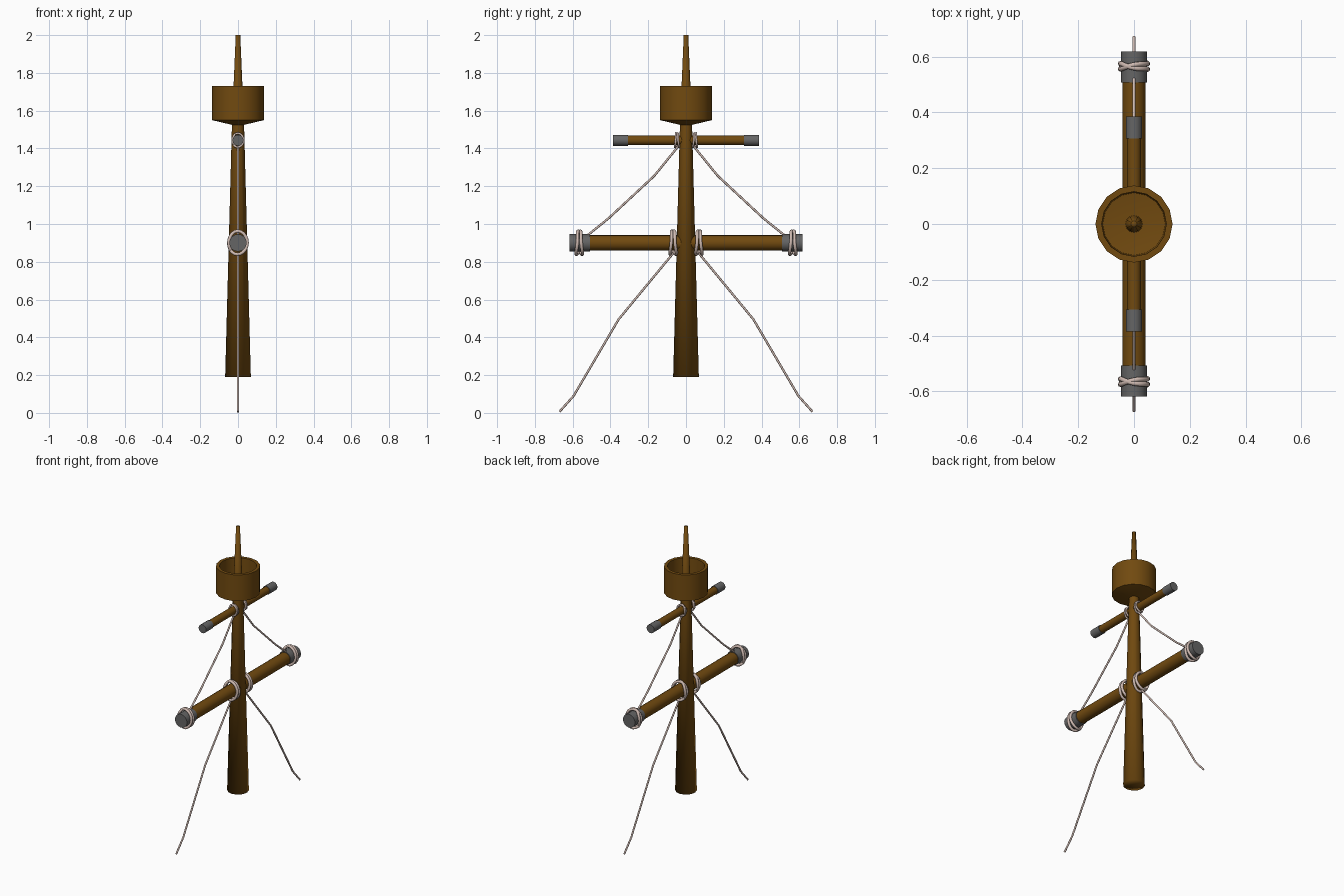
import bpy, bmesh, math
from mathutils import Matrix, Vector

if "Cube" in bpy.data.objects:
    bpy.data.objects.remove(bpy.data.objects["Cube"])


def material(name, rgb):
    m = bpy.data.materials.new(name)
    m.diffuse_color = (*rgb, 1)
    m.use_nodes = True
    m.node_tree.nodes["Principled BSDF"].inputs["Base Color"].default_value = m.diffuse_color
    return m


WOOD = material("brown wood", (0.165, 0.068, 0.005))
METAL = material("grey metal", (0.13, 0.13, 0.13))
ROPE = material("pale rope", (0.62, 0.49, 0.44))


def finish(bm, name, mat, angle=40):
    bmesh.ops.remove_doubles(bm, verts=bm.verts, dist=1e-5)
    bmesh.ops.recalc_face_normals(bm, faces=bm.faces)
    me = bpy.data.meshes.new(name)
    bm.to_mesh(me)
    bm.free()
    ob = bpy.data.objects.new(name, me)
    bpy.context.collection.objects.link(ob)
    me.materials.append(mat)
    bpy.ops.object.select_all(action='DESELECT')
    ob.select_set(True)
    bpy.context.view_layer.objects.active = ob
    bpy.ops.object.shade_smooth_by_angle(angle=math.radians(angle))
    return ob


def lathe(name, profile, mat, sides, matrix=Matrix(), angle=40):
    """Revolve (radius, height) points round z, then place the result."""
    bm = bmesh.new()
    vs = [bm.verts.new((r, 0, z)) for r, z in profile]
    es = [bm.edges.new(p) for p in zip(vs, vs[1:])]
    bmesh.ops.spin(bm, geom=vs + es, axis=(0, 0, 1), cent=(0, 0, 0),
                   angle=2 * math.pi, steps=sides)
    bm.transform(matrix)
    return finish(bm, name, mat, angle)


def rod(name, y0, y1, z, r, mat, sides=16):
    """Capped cylinder lying along y."""
    m = Matrix.Translation((0, 0, z)) @ Matrix.Rotation(-math.pi / 2, 4, 'X')
    return lathe(name, [(0, y0), (r, y0), (r, y1), (0, y1)], mat, sides, m)


def sweep(name, pts, r, mat, closed=False, sides=8):
    """Round rope along a path."""
    cu = bpy.data.curves.new(name, 'CURVE')
    cu.dimensions = '3D'
    cu.bevel_depth = r
    cu.bevel_resolution = sides // 4
    cu.use_fill_caps = True
    sp = cu.splines.new('POLY')
    sp.points.add(len(pts) - 1)
    for p, co in zip(sp.points, pts):
        p.co = (*co, 1)
    sp.use_cyclic_u = closed
    sp.use_smooth = True
    ob = bpy.data.objects.new(name, cu)
    bpy.context.collection.objects.link(ob)
    cu.materials.append(mat)
    return ob


def lashing(name, y, z, rx, rz, tube, tilt):
    """Two crossed rope loops wound round a spar."""
    for k, s in enumerate((-1, 1)):
        rot = Matrix.Rotation(s * tilt, 3, 'Z') @ Matrix.Rotation(s * 0.08, 3, 'X')
        pts = []
        for i in range(20):
            a = 2 * math.pi * i / 20
            p = rot @ Vector((rx * math.cos(a), s * tube * 1.2 * math.sin(a) ** 2,
                              rz * math.sin(a)))
            pts.append(p + Vector((0, y, z)))
        sweep(f"{name}_{k + 1}", pts, tube, ROPE, closed=True)


# Tapered mast, soft shaded over its ends
lathe("mast", [(0, 0.19), (0.068, 0.19), (0.032, 1.53), (0.012, 2.0), (0, 2.0)],
      WOOD, 12, angle=180)

# Open lookout basket
lathe("lookout_basket", [(0, 1.525), (0.032, 1.525), (0.138, 1.55), (0.138, 1.73),
                         (0.116, 1.73), (0.112, 1.57), (0, 1.555)], WOOD, 16)

# Spars through the mast
rod("lower_spar", -0.6, 0.6, 0.9, 0.041, WOOD)
rod("upper_spar", -0.37, 0.37, 1.443, 0.025, WOOD)

for side, s in (("front", -1), ("back", 1)):
    # Metal end sleeves
    rod(f"{side}_lower_cap", s * 0.507, s * 0.618, 0.9, 0.046, METAL)
    rod(f"{side}_upper_cap", s * 0.307, s * 0.386, 1.443, 0.029, METAL)

    # Rope lashings
    lashing(f"{side}_outer_lashing", s * 0.565, 0.9, 0.05, 0.062, 0.009, 0.2)
    lashing(f"{side}_inner_lashing", s * 0.068, 0.9, 0.05, 0.062, 0.009, 0.2)
    lashing(f"{side}_upper_lashing", s * 0.048, 1.443, 0.03, 0.037, 0.006, 0.2)

    # Hanging ropes
    upper = [(0.038, 1.415), (0.168, 1.255), (0.41, 1.03), (0.54, 0.925)]
    lower = [(0.068, 0.845), (0.357, 0.495), (0.595, 0.09), (0.67, 0.006)]
    sweep(f"{side}_upper_rope", [(0, s * y, z) for y, z in upper], 0.006, ROPE)
    sweep(f"{side}_lower_rope", [(0, s * y, z) for y, z in lower], 0.006, ROPE)
